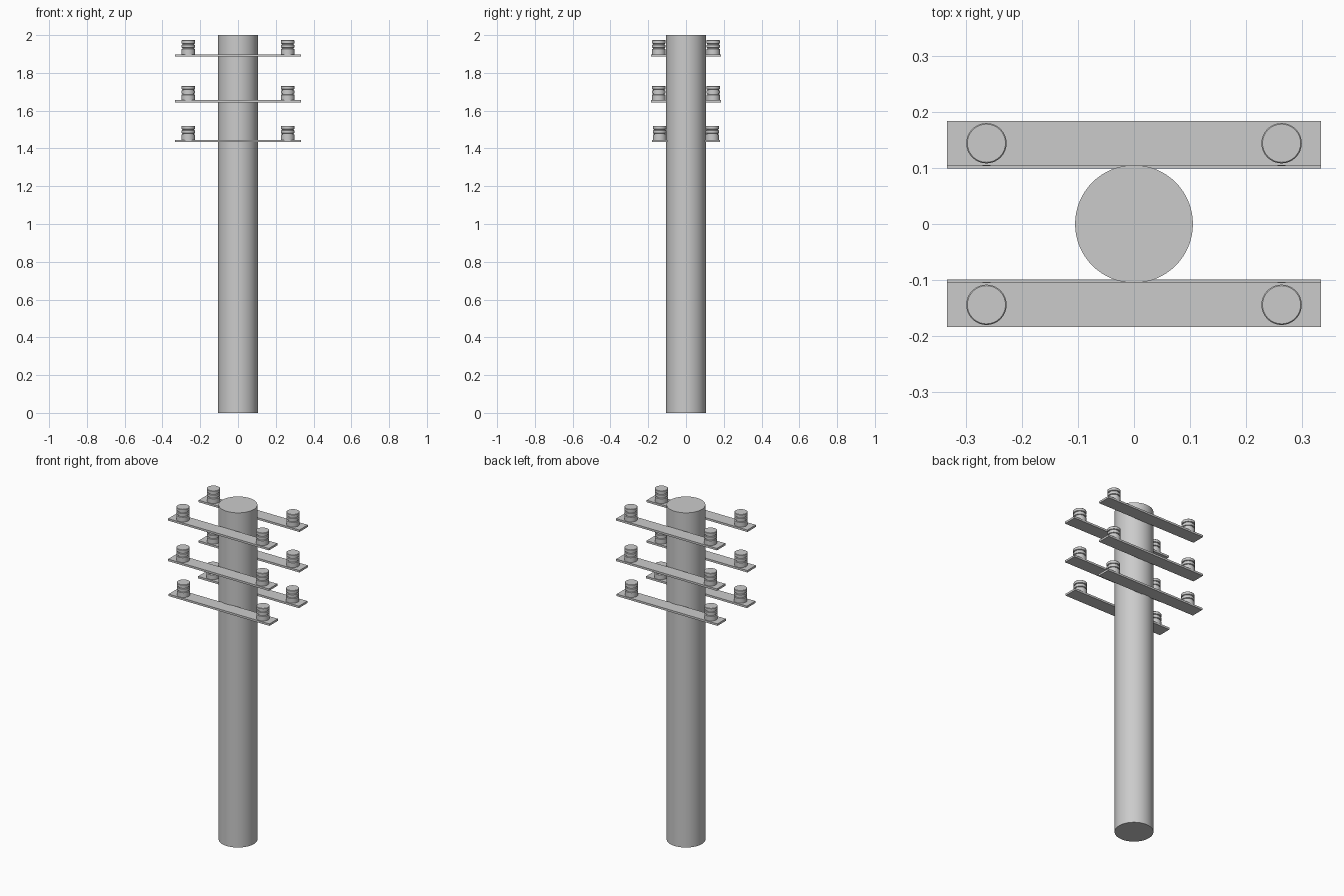
import bpy, bmesh, math

old = bpy.data.objects.get("Cube")
if old:
    bpy.data.objects.remove(old, do_unlink=True)

grey = bpy.data.materials.new("plain grey")
grey.use_nodes = True
colour = (0.6, 0.6, 0.6, 1)
grey.diffuse_color = colour
grey.node_tree.nodes["Principled BSDF"].inputs["Base Color"].default_value = colour


def finish(name, bm, location):
    mesh = bpy.data.meshes.new(name)
    bmesh.ops.recalc_face_normals(bm, faces=bm.faces)
    bm.to_mesh(mesh)
    bm.free()
    mesh.materials.append(grey)
    obj = bpy.data.objects.new(name, mesh)
    obj.location = location
    bpy.context.collection.objects.link(obj)
    bpy.ops.object.select_all(action='DESELECT')
    obj.select_set(True)
    bpy.context.view_layer.objects.active = obj
    bpy.ops.object.shade_smooth_by_angle(angle=math.radians(35))
    return obj


def lathe(name, profile, location, sides):
    """Stack rings of (radius, height), capped at both ends."""
    bm = bmesh.new()
    rings = []
    for r, z in profile:
        rings.append([bm.verts.new((r * math.cos(math.tau * i / sides),
                                    r * math.sin(math.tau * i / sides), z))
                      for i in range(sides)])
    for low, high in zip(rings, rings[1:]):
        for i in range(sides):
            j = (i + 1) % sides
            bm.faces.new((low[i], low[j], high[j], high[i]))
    bm.faces.new(rings[0][::-1])
    bm.faces.new(rings[-1])
    return finish(name, bm, location)


def box(name, size, location):
    bm = bmesh.new()
    bmesh.ops.create_cube(bm, size=1)
    bmesh.ops.scale(bm, vec=size, verts=bm.verts)
    return finish(name, bm, location)


# Pole
lathe("pole", [(0.105, 0), (0.105, 2)], (0, 0, 0), 64)

# Insulator outline: three discs parted by narrow grooves
R, NECK = 0.036, 0.031
insulator = [(R, 0), (R, 0.028), (NECK, 0.03), (NECK, 0.034),
             (R, 0.036), (R, 0.05), (NECK, 0.052), (NECK, 0.056),
             (R, 0.058), (R, 0.073), (R - 0.002, 0.075)]

# Three tiers of crossarms, one on each side of the pole
THICK = 0.012
for tier, (top, reach) in enumerate([(1.898, 0.184), (1.656, 0.184), (1.445, 0.179)], 1):
    for side, sign in (("back", 1), ("front", -1)):
        y = sign * (reach - 0.04)
        box(f"{side}_crossarm_{tier}", (0.666, 0.08, THICK), (0, y, top - THICK / 2))
        for hand, x in (("left", 0.263), ("right", -0.263)):
            lathe(f"{side}_{hand}_insulator_{tier}", insulator, (x, y, top), 32)
